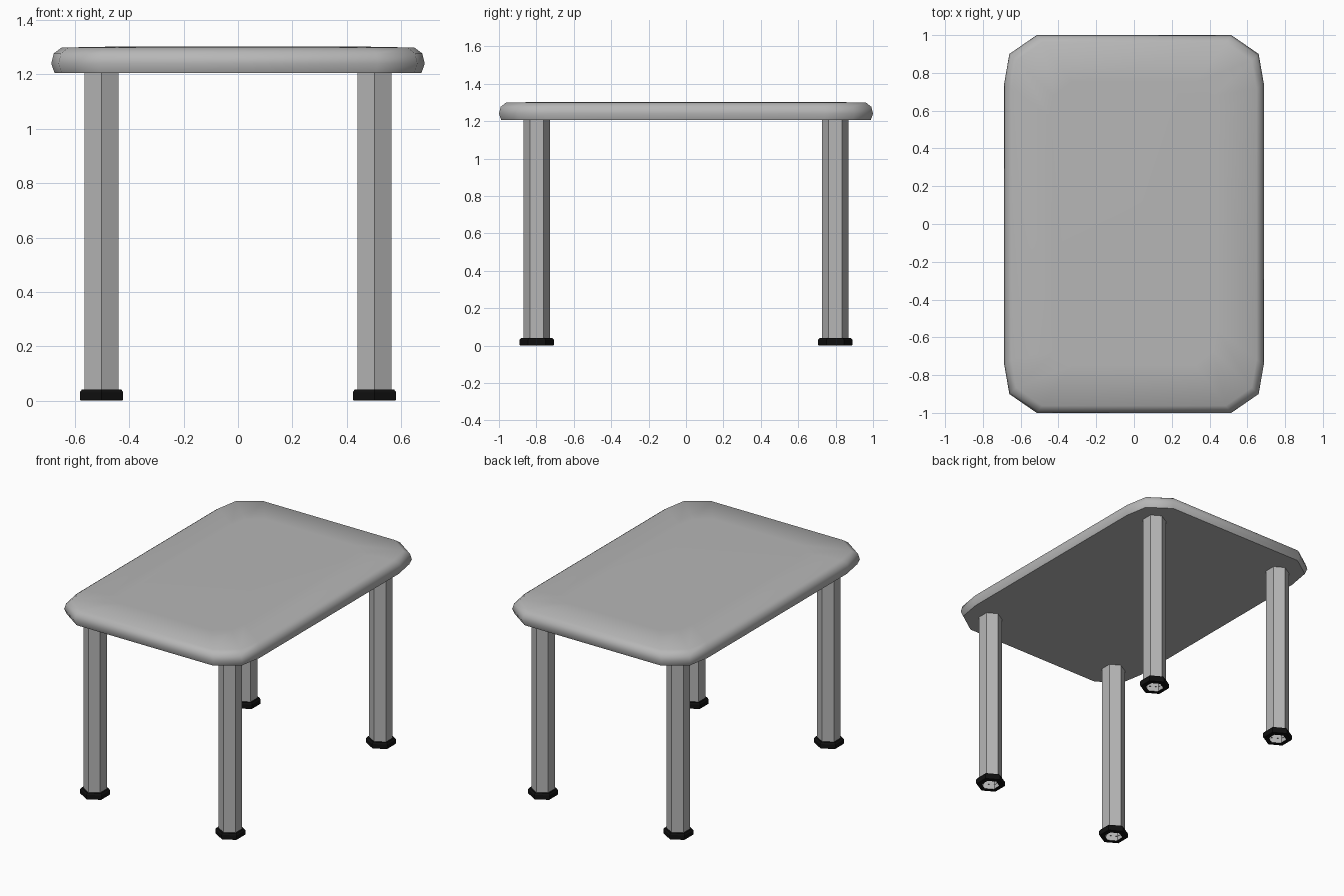
import bpy
import bmesh
import math

cube = bpy.data.objects.get("Cube")
if cube:
    bpy.data.objects.remove(cube, do_unlink=True)


def material(name, rgb):
    mat = bpy.data.materials.new(name)
    mat.use_nodes = True
    mat.diffuse_color = (*rgb, 1)
    mat.node_tree.nodes["Principled BSDF"].inputs["Base Color"].default_value = (*rgb, 1)
    return mat


def loft(name, rings, mat, capped=False):
    """Bridge rings of points, listed from bottom to top, into one surface."""
    bm = bmesh.new()
    loops = [[bm.verts.new(p) for p in ring] for ring in rings]
    n = len(loops[0])
    for low, high in zip(loops, loops[1:]):
        for i in range(n):
            j = (i + 1) % n
            bm.faces.new((low[i], low[j], high[j], high[i]))
    if capped:
        bm.faces.new(loops[0][::-1])
        bm.faces.new(loops[-1])
    mesh = bpy.data.meshes.new(name)
    bm.to_mesh(mesh)
    bm.free()
    mesh.materials.append(mat)
    obj = bpy.data.objects.new(name, mesh)
    bpy.context.collection.objects.link(obj)
    return obj


def hexagon(x, y, radius, z):
    angles = [math.pi / 2 + i * math.pi / 3 for i in range(6)]
    return [(x + radius * math.cos(a), y + radius * math.sin(a), z) for a in angles]


grey = material("grey", (0.47, 0.47, 0.47))
black = material("black rubber", (0.005, 0.005, 0.005))

# Tabletop: rounded-off rectangle with a soft edge and a flat underside
corner = [(0.687, 0.745), (0.66, 0.9), (0.515, 1.0)]
outline = (corner
           + [(-x, y) for x, y in reversed(corner)]
           + [(-x, -y) for x, y in corner]
           + [(x, -y) for x, y in reversed(corner)])
edge_profile = [(0.012, 1.206), (0, 1.24), (0.009, 1.277), (0.038, 1.299), (0.25, 1.303)]
top = loft("tabletop",
           [[(x * (1 - inset / 0.687), y * (1 - inset), z) for x, y in outline]
            for inset, z in edge_profile],
           grey, capped=True)
bpy.ops.object.select_all(action='DESELECT')
top.select_set(True)
bpy.context.view_layer.objects.active = top
bpy.ops.object.shade_smooth_by_angle(angle=math.radians(60))

# Hollow hexagonal legs, each in a rubber foot with a chamfered rim
foot_profile = [(0.056, 0), (0.088, 0), (0.092, 0.005), (0.092, 0.031), (0.084, 0.041), (0.07, 0.041)]
for depth, y in (("front", -0.798), ("back", 0.798)):
    for side, x in (("right", -0.502), ("left", 0.502)):
        loft(f"{depth}_{side}_leg",
             [hexagon(x, y, 0.072, z) for z in (0.005, 1.206)], grey)
        loft(f"{depth}_{side}_foot",
             [hexagon(x, y, r, z) for r, z in foot_profile], black)
